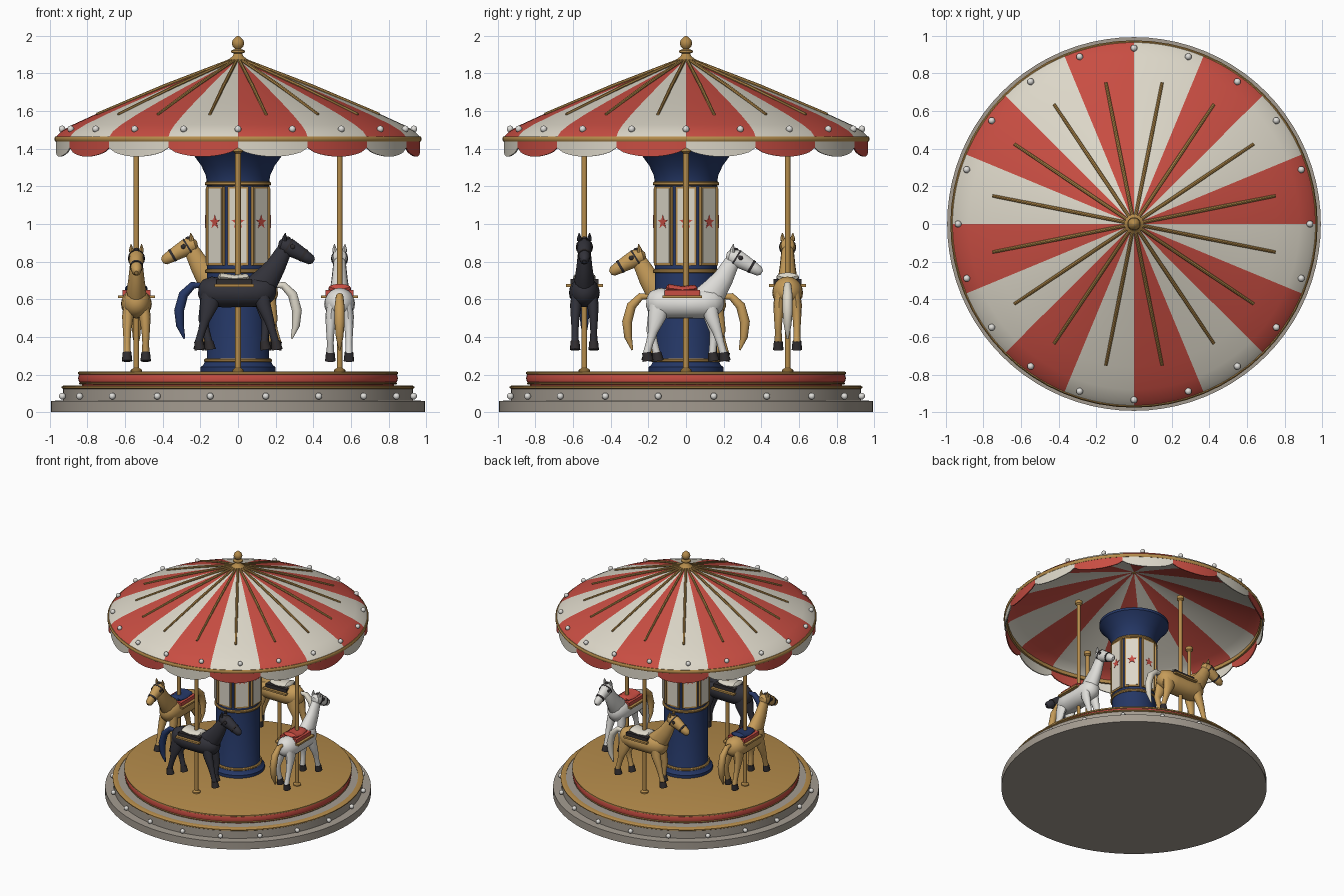
import bpy, bmesh, math
from mathutils import Matrix, Vector

if "Cube" in bpy.data.objects:
    bpy.data.objects.remove(bpy.data.objects["Cube"])
pi = math.pi
I = Matrix.Identity(4)

def mat(name, r, g, b):
    m = bpy.data.materials.new(name)
    m.diffuse_color = (r, g, b, 1)
    m.use_nodes = True
    m.node_tree.nodes["Principled BSDF"].inputs["Base Color"].default_value = m.diffuse_color
    return m
RED = mat("red", .58, .075, .055)
CREAM = mat("cream", .72, .68, .58)
GOLD = mat("gold", .46, .26, .07)
TAN = mat("tan", .56, .33, .10)
NAVY = mat("navy", .018, .038, .13)
BLACK = mat("charcoal", .032, .032, .042)
STONE = mat("stone", .37, .33, .28)
WHITE = mat("white", .74, .73, .70)
DARK = mat("dark_hoof", .03, .026, .028)

def finish(name, bm, mats, M=I):
    bmesh.ops.transform(bm, matrix=M, verts=bm.verts)
    bmesh.ops.recalc_face_normals(bm, faces=bm.faces)
    me = bpy.data.meshes.new(name)
    bm.to_mesh(me)
    bm.free()
    for m in mats if isinstance(mats, list) else [mats]:
        me.materials.append(m)
    ob = bpy.data.objects.new(name, me)
    bpy.context.collection.objects.link(ob)
    return ob

def loft(bm, rings, close=False):
    """Bridge rings of points; cap the ends or close into a loop."""
    R = [[bm.verts.new(p) for p in r] for r in rings]
    n = len(R[0])
    for a, b in zip(R, R[1:] + R[:1] if close else R[1:]):
        for i in range(n):
            bm.faces.new((a[i], a[(i + 1) % n], b[(i + 1) % n], b[i]))
    if not close:
        bm.faces.new(R[0])
        bm.faces.new(R[-1])

def lathe(name, prof, m, seg=64, close=False, M=I):
    bm = bmesh.new()
    loft(bm, [[(r * math.cos(2*pi*i/seg), r * math.sin(2*pi*i/seg), z) for i in range(seg)]
              for r, z in prof], close)
    return finish(name, bm, m, M)

def tube(name, pts, m, M=I, n=14):
    """Sweep of elliptical sections; pts are x, y, z, half width, half height."""
    P = [Vector(p[:3]) for p in pts]
    rings = []
    for i, p in enumerate(pts):
        t = (P[min(i + 1, len(P) - 1)] - P[max(i - 1, 0)]).normalized()
        side = Vector((0, 1, 0))
        up = t.cross(side).normalized()
        rings.append([P[i] + side * p[3] * math.cos(2*pi*k/n) + up * p[4] * math.sin(2*pi*k/n)
                      for k in range(n)])
    bm = bmesh.new()
    loft(bm, rings)
    return finish(name, bm, m, M)

def ball(name, loc, s, m, M=I):
    bm = bmesh.new()
    bmesh.ops.create_uvsphere(bm, u_segments=14, v_segments=8, radius=1)
    return finish(name, bm, m, M @ Matrix.Translation(loc) @ Matrix.Diagonal((*s, 1)))

def box(name, loc, size, m, M=I):
    bm = bmesh.new()
    bmesh.ops.create_cube(bm, size=1)
    return finish(name, bm, m, M @ Matrix.Translation(loc) @ Matrix.Diagonal((*size, 1)))

def band(name, r, z, h, d, m=GOLD):
    lathe(name, [(r - d, z - h), (r - d*.2, z - h), (r, z - h*.4), (r, z + h*.4),
                 (r - d*.2, z + h), (r - d, z + h)], m, close=True)

def rot(a):
    return Matrix.Rotation(a, 4, 'Z')

# stepped base and deck
lathe("base_plinth", [(.993, 0), (.993, .06), (.93, .062), (.93, .135), (.84, .14)], STONE, 80)
band("base_trim", .937, .132, .009, .04)
lathe("deck_rim", [(.83, .135), (.83, .155), (.845, .16), (.85, .18), (.845, .2), (.83, .203)], RED, 80)
band("deck_lower_trim", .845, .152, .006, .03)
lathe("deck_floor", [(.84, .198), (.85, .203), (.85, .213), (.84, .216)], GOLD, 80)
for i in range(20):
    ball("base_bulb", (.945, 0, .085), (.018,) * 3, WHITE, rot((i + .5) * pi / 10))
    ball("eave_bulb", (.935, 0, 1.505), (.018,) * 3, WHITE, rot(i * pi / 10))

# centre column
lathe("column", [(.2, .213), (.2, .24), (.185, .25), (.165, .29), (.165, 1.22), (.172, 1.26),
                 (.195, 1.31), (.235, 1.365), (.26, 1.39), (.26, 1.41)], NAVY)
for z, r in ((.275, .18), (.75, .176), (1.215, .176)):
    band("column_ring", r, z, .011, .03)
for i in range(8):
    M = rot(i * pi / 4)
    box("panel_frame", (.16, 0, .99), (.022, .112, .42), GOLD, M)
    box("panel", (.17, 0, .99), (.008, .092, .395), CREAM, M)
    bm = bmesh.new()
    star = [bm.verts.new((.176, r * math.sin(k*pi/5), 1.01 + r * math.cos(k*pi/5)))
            for k in range(10) for r in [(.038, .016)[k % 2]]]
    f = bmesh.ops.extrude_face_region(bm, geom=[bm.faces.new(star)])
    bmesh.ops.translate(bm, vec=(-.005, 0, 0), verts=[v for v in f['geom'] if isinstance(v, bmesh.types.BMVert)])
    finish("panel_star", bm, RED, M)

# striped canopy, red and cream by angle
roof = lathe("canopy", [(.02, 1.87), (.2, 1.803), (.4, 1.727), (.6, 1.648), (.76, 1.582), (.88, 1.527),
                        (.94, 1.492), (.968, 1.462), (.955, 1.455), (.93, 1.484), (.87, 1.516),
                        (.75, 1.571), (.4, 1.715), (.02, 1.855)], [RED, CREAM], 128, True)
for p in roof.data.polygons:
    p.material_index = int((math.atan2(p.center.y, p.center.x) % (2*pi)) / (pi/8)) % 2
band("eave_trim", .976, 1.452, .014, .03)

# scalloped valance, opposite stripe order
bm = bmesh.new()
N = 160
rings = []
for r, edge in ((.968, 0), (.968, 1), (.96, 1), (.96, 0)):
    rings.append([(r * math.cos(2*pi*i/N), r * math.sin(2*pi*i/N),
                   1.405 - .047 * math.sin(pi * (i % 10) / 10) ** .6 if edge else 1.45) for i in range(N)])
loft(bm, rings, True)
val = finish("valance", bm, [CREAM, RED])
for p in val.data.polygons:
    p.material_index = int((math.atan2(p.center.y, p.center.x) % (2*pi)) / (pi/8)) % 2

# canopy ribs and finial
for i in range(16):
    tube("canopy_rib", [(.03, 0, 1.873, .009, .009), (.4, 0, 1.733, .01, .01), (.765, 0, 1.583, .008, .008)],
         GOLD, rot((i + .5) * pi / 8), 8)
lathe("finial", [(.05, 1.86), (.05, 1.875), (.03, 1.89), (.022, 1.905), (.036, 1.912), (.036, 1.922),
                 (.016, 1.93), (.028, 1.943), (.033, 1.96), (.028, 1.978), (.014, 1.992), (.003, 2.0)], GOLD, 24)

# horse heading +x, standing around its pole
def horse(coat, tail, seat, pad, k, dz):
    P = rot(k * pi / 2) @ Matrix.Translation((0, -.54, 0))
    lathe("pole", [(.03, .21), (.03, .225), (.015, .235), (.015, 1.375), (.027, 1.385), (.027, 1.41)],
          GOLD, 16, M=P)
    M = P @ Matrix.Translation((0, 0, dz))
    tube("horse_body", [(-.21, 0, .59, .02, .025), (-.195, 0, .588, .05, .055), (-.15, 0, .583, .078, .078),
                        (-.08, 0, .575, .082, .078), (.02, 0, .572, .08, .074), (.1, 0, .578, .08, .08),
                        (.155, 0, .587, .068, .075), (.19, 0, .59, .042, .048), (.202, 0, .59, .015, .02)], coat, M, 20)
    tube("horse_neck", [(.09, 0, .585, .055, .08), (.15, 0, .645, .052, .072), (.2, 0, .715, .042, .055),
                        (.24, 0, .79, .034, .043), (.26, 0, .835, .025, .03)], coat, M)
    tube("horse_head", [(.215, 0, .835, .015, .015), (.23, 0, .832, .035, .038), (.27, 0, .818, .043, .048),
                        (.32, 0, .79, .036, .04), (.365, 0, .763, .029, .032), (.39, 0, .748, .025, .027),
                        (.402, 0, .74, .01, .012)], coat, M)
    tube("bridle_band", [(.342, 0, .777, .035, .038), (.354, 0, .77, .034, .037)], DARK, M)
    tube("bridle_cheek", [(.262, 0, .821, .045, .05), (.27, 0, .816, .046, .05)], DARK, M)
    # tail crescent
    tube("horse_tail", [(-.19, 0, .615, .012, .012), (-.24, 0, .615, .02, .02), (-.29, 0, .565, .026, .026),
                        (-.313, 0, .48, .027, .027), (-.308, 0, .4, .02, .021), (-.285, 0, .33, .005, .005)], tail, M)
    for s in (-1, 1):
        tube("horse_ear", [(.245, s*.025, .85, .013, .014), (.248, s*.027, .868, .011, .012),
                           (.252, s*.028, .893, .002, .002)], BLACK if coat == BLACK else coat, M, 8)
        ball("horse_eye", (.29, s*.038, .82), (.013, .007, .013), DARK, M)
        ball("nostril", (.39, s*.018, .757), (.006, .005, .006), DARK, M)
    ball("forelock", (.262, 0, .862), (.018, .014, .012), DARK, M)
    # legs and hooves
    for x0, y, x1, x2, w in ((.12, -.045, .165, .2, 0), (.12, .045, .15, .14, 0),
                             (-.14, -.045, -.175, -.21, .01), (-.14, .045, -.185, -.155, .01)):
        tube("horse_leg", [(x0, y*.8, .585, .03, .045 + w), (x0*.65 + x1*.35, y, .51, .031, .038 + w),
                           (x1, y*1.1, .43, .022, .026), (x1*.5 + x2*.5, y*1.1, .37, .018, .02),
                           (x2, y*1.1, .31, .02, .02)], coat, M, 12)
        tube("horse_hoof", [(x2, y*1.1, .318, .023, .023), (x2 + .008, y*1.1, .272, .028, .03)], DARK, M, 12)
    # saddle
    box("saddle_trim", (-.02, 0, .613), (.21, .196, .014), GOLD, M)
    box("saddle_pad", (-.02, 0, .633), (.19, .15, .03), pad, M)
    tube("saddle_seat", [(-.105, 0, .665, .045, .01), (-.095, 0, .66, .06, .022), (-.02, 0, .65, .06, .02),
                         (.045, 0, .656, .055, .022), (.058, 0, .662, .04, .01)], seat, M)

horse(BLACK, NAVY, CREAM, DARK, 0, .06)
horse(WHITE, TAN, RED, RED, 1, 0)
horse(TAN, CREAM, CREAM, DARK, 2, .06)
horse(TAN, TAN, NAVY, RED, 3, 0)

bpy.ops.object.select_all(action='SELECT')
bpy.context.view_layer.objects.active = bpy.context.selected_objects[0]
bpy.ops.object.shade_smooth_by_angle(angle=math.radians(38))
